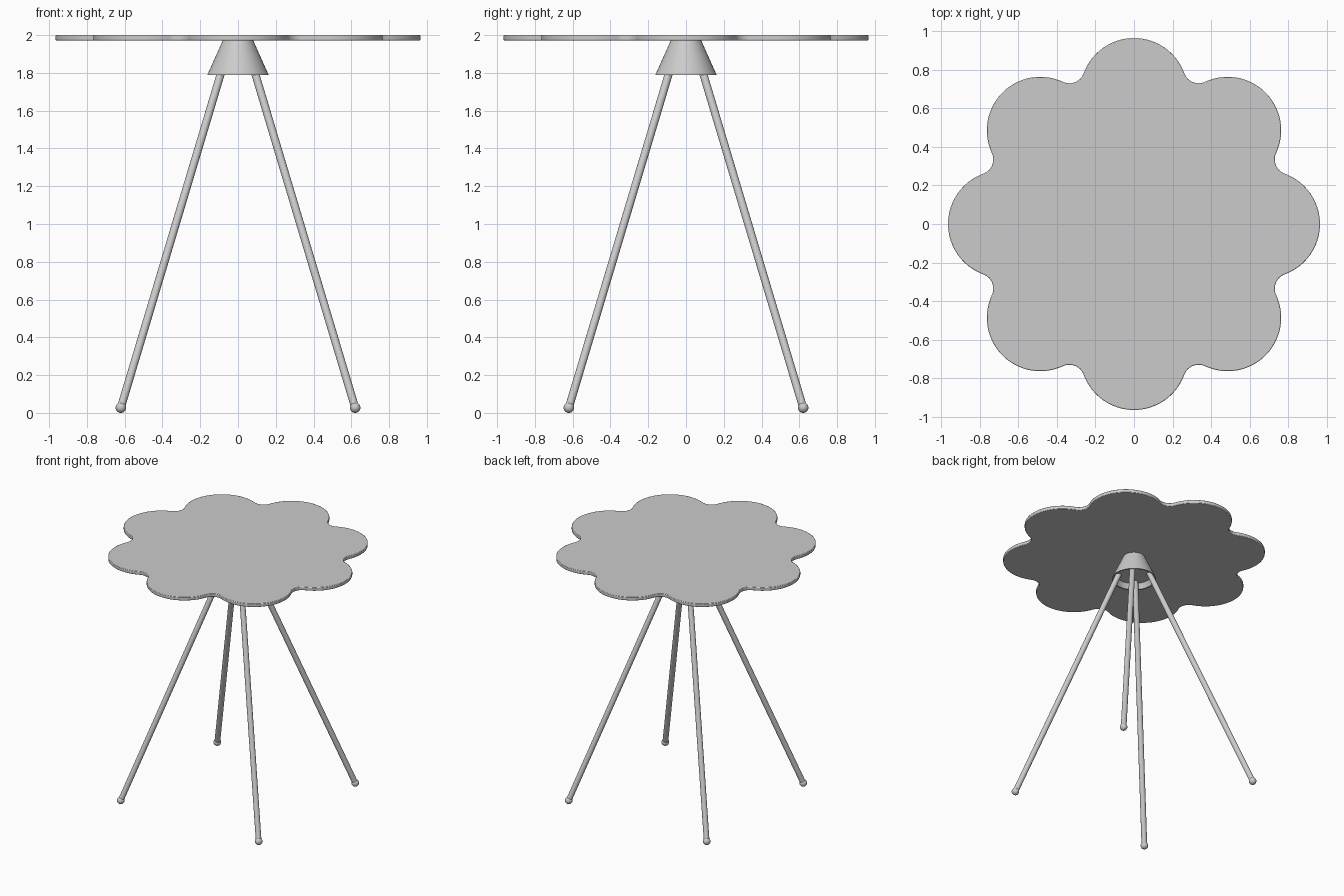
import bpy, bmesh
from math import sin, cos, pi, atan2, asin, radians
from mathutils import Vector

if "Cube" in bpy.data.objects:
    bpy.data.objects.remove(bpy.data.objects["Cube"])


def finish(name, bm):
    bmesh.ops.remove_doubles(bm, verts=bm.verts, dist=1e-5)
    bmesh.ops.recalc_face_normals(bm, faces=bm.faces)
    mesh = bpy.data.meshes.new(name)
    bm.to_mesh(mesh)
    bm.free()
    ob = bpy.data.objects.new(name, mesh)
    bpy.context.collection.objects.link(ob)
    bpy.ops.object.select_all(action='DESELECT')
    ob.select_set(True)
    bpy.context.view_layer.objects.active = ob
    bpy.ops.object.shade_smooth_by_angle(angle=radians(35))
    return ob


def lathe(name, profile, steps=64):
    bm = bmesh.new()
    vs = [bm.verts.new((r, 0, z)) for r, z in profile]
    es = [bm.edges.new(p) for p in zip(vs, vs[1:])]
    bmesh.ops.spin(bm, geom=vs + es, cent=(0, 0, 0), axis=(0, 0, 1),
                   angle=2 * pi, steps=steps)
    return finish(name, bm)


# Flower outline: eight petal arcs joined by small concave fillets
def flower(dist=0.688, petal=0.278, fillet=0.08, count=8):
    half = pi / count
    beta = asin(dist * sin(half) / (petal + fillet))
    fd = dist * cos(half) + (petal + fillet) * cos(beta)
    phi = atan2(fd * sin(half), fd * cos(half) - dist)
    pts = []

    def arc(a, d, r, start, end, n):
        for i in range(n):
            t = start + (end - start) * i / n
            pts.append((d * cos(a) + r * cos(t), d * sin(a) + r * sin(t)))

    for k in range(count):
        a = 2 * half * k
        g = a + half
        arc(a, dist, petal, a - phi, a + phi, 32)
        arc(g, fd, fillet, g + pi + beta, g + pi - beta, 14)
    return pts


# Table top
bm = bmesh.new()
face = bm.faces.new([bm.verts.new((x, y, 1.972)) for x, y in flower()])
ext = bmesh.ops.extrude_face_region(bm, geom=[face], use_keep_orig=True)
bmesh.ops.translate(bm, vec=(0, 0, 0.028),
                    verts=[g for g in ext['geom'] if isinstance(g, bmesh.types.BMVert)])
top = finish("table_top", bm)
bev = top.modifiers.new("edge_round", 'BEVEL')
bev.width = 0.004
bev.segments = 2
bev.limit_method = 'ANGLE'
bev.angle_limit = radians(40)

# Conical hub with a recessed underside
lathe("hub", [(0, 1.973), (0.08, 1.973), (0.163, 1.788), (0.152, 1.788),
              (0.135, 1.83), (0, 1.83)])

# Four splayed legs with ball feet
for side, sx in (("left", -1), ("right", 1)):
    for end, sy in (("front", -1), ("back", 1)):
        foot = Vector((0.62 * sx, 0.62 * sy, 0.028))
        head = Vector((0.078 * sx, 0.078 * sy, 1.84))
        d = head - foot
        mat = d.to_track_quat('Z', 'Y').to_matrix().to_4x4()
        mat.translation = (foot + head) / 2
        bm = bmesh.new()
        bmesh.ops.create_cone(bm, cap_ends=True, segments=24, radius1=0.021,
                              radius2=0.021, depth=d.length, matrix=mat)
        finish(f"{end}_{side}_leg", bm)
        bm = bmesh.new()
        bmesh.ops.create_uvsphere(bm, u_segments=24, v_segments=16, radius=0.028)
        finish(f"{end}_{side}_foot", bm).location = foot
